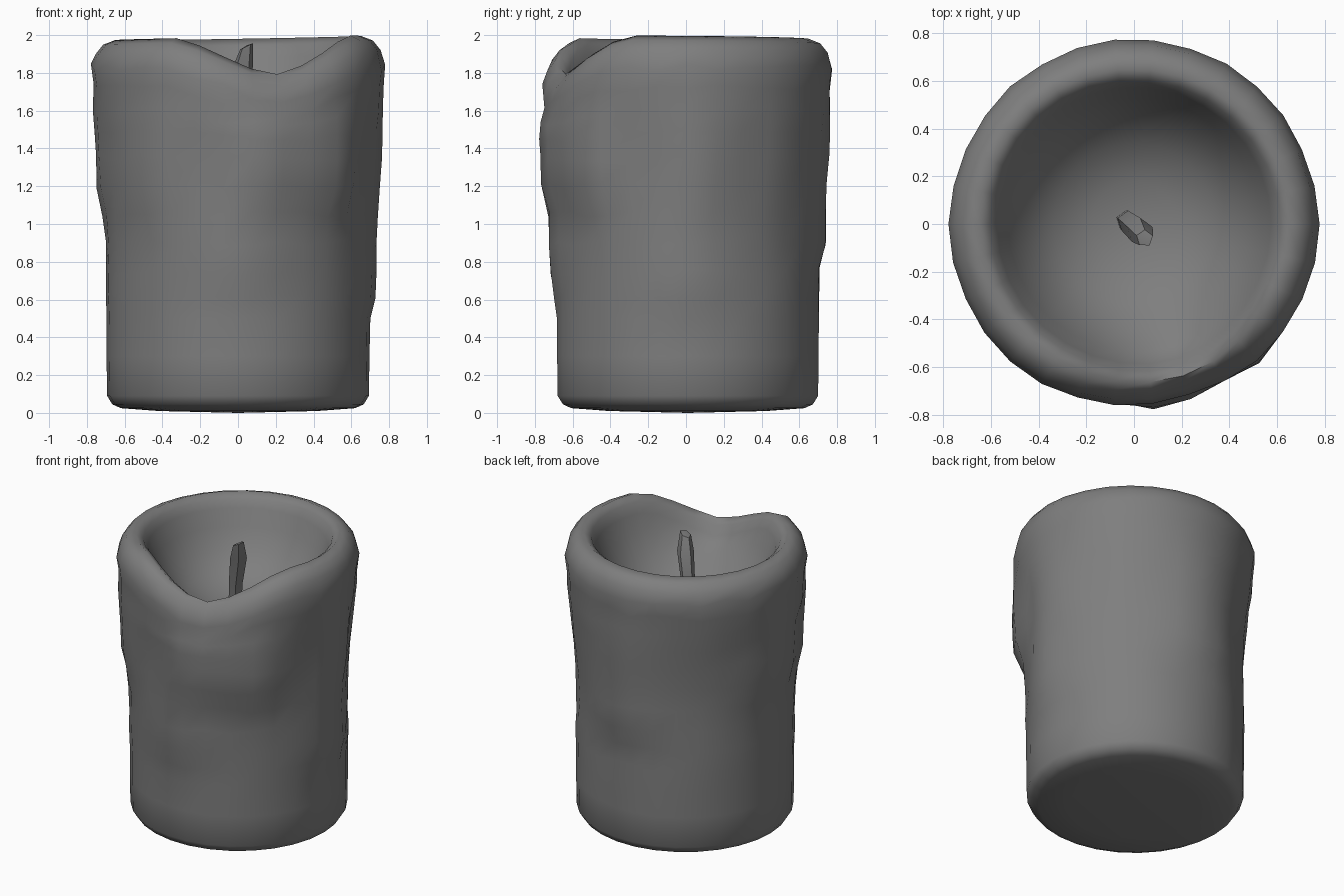
import bpy, bmesh, math, random
from mathutils import Vector

random.seed(4)
cube = bpy.data.objects.get("Cube")
if cube:
    bpy.data.objects.remove(cube, do_unlink=True)

# One grey for the whole candle
grey = bpy.data.materials.new("grey_wax")
grey.use_nodes = True
colour = (0.21, 0.21, 0.21, 1)
grey.diffuse_color = colour
bsdf = next(n for n in grey.node_tree.nodes if n.type == 'BSDF_PRINCIPLED')
bsdf.inputs["Base Color"].default_value = colour


def smooth(lo, hi, v):
    t = min(max((v - lo) / (hi - lo), 0), 1)
    return t * t * (3 - 2 * t)


def angle_gap(a, b):
    return (a - b + 180) % 360 - 180


def loft(name, rings, start, end, angle):
    """Skin closed rings and close both ends on a centre point."""
    bm = bmesh.new()
    loops = [[bm.verts.new(p) for p in ring] for ring in rings]
    n = len(loops[0])
    for low, high in zip(loops, loops[1:]):
        for i in range(n):
            j = (i + 1) % n
            bm.faces.new((low[i], low[j], high[j], high[i]))
    first, last = bm.verts.new(start), bm.verts.new(end)
    for i in range(n):
        j = (i + 1) % n
        bm.faces.new((loops[0][j], loops[0][i], first))
        bm.faces.new((loops[-1][i], loops[-1][j], last))
    bmesh.ops.recalc_face_normals(bm, faces=bm.faces)
    mesh = bpy.data.meshes.new(name)
    bm.to_mesh(mesh)
    bm.free()
    mesh.materials.append(grey)
    obj = bpy.data.objects.new(name, mesh)
    bpy.context.collection.objects.link(obj)
    bpy.ops.object.select_all(action='DESELECT')
    obj.select_set(True)
    bpy.context.view_layer.objects.active = obj
    bpy.ops.object.shade_smooth_by_angle(angle=math.radians(angle))


# Wax runs: angle, lower end, half width in degrees, thickness
runs = [(-90, 0.62, 14, 0.03), (-80, 1.08, 14, 0.065), (-46, 1.08, 14, 0.07),
        (0, 0.54, 14, 0.035), (5, 1.05, 14, 0.05), (45, 1.15, 18, 0.02),
        (88, 0.8, 20, 0.045), (135, 1.25, 18, 0.01), (180, 1.05, 22, 0.04),
        (-135, 1.04, 18, 0.045)]


def run_bulge(deg, z):
    side = max(depth * max(0, 1 - (abs(angle_gap(deg, centre)) / (width * 1.4)) ** 2)
               * smooth(low - 0.08, low + 0.12, z) for centre, low, width, depth in runs)
    return side * (1 - 0.9 * smooth(1.35, 1.8, z))


def pour_lip(deg):
    return 1 - min(max((abs(angle_gap(deg, -73)) - 5) / 38, 0), 1)


# Body profile: up the outside, over the rim and down into the melted bowl
outside = [(0.42, 0.01), (0.62, 0.025), (0.665, 0.045), (0.693, 0.09), (0.696, 0.3),
           (0.697, 0.5), (0.698, 0.62), (0.70, 0.75), (0.70, 0.9), (0.702, 1.05),
           (0.706, 1.2), (0.715, 1.35), (0.728, 1.48), (0.747, 1.6), (0.76, 1.72),
           (0.773, 1.83), (0.75, 1.91), (0.71, 1.96)]
inside = [(0.65, 1.985), (0.605, 1.95), (0.575, 1.89), (0.53, 1.78), (0.45, 1.65),
          (0.34, 1.54), (0.18, 1.47)]

segments = 30
rings = []
for index, (r, z) in enumerate(outside + inside):
    outer = index < len(outside)
    ring = []
    for i in range(segments):
        deg = 360 * i / segments
        a = math.radians(deg)
        lip = pour_lip(deg)
        radius, height = r, z
        if outer:
            radius += run_bulge(deg, z)
            if 0.5 < z < 1.9:
                radius += random.uniform(-0.004, 0.004)
                height += random.uniform(-0.02, 0.02)
            radius -= 0.025 * lip * smooth(1.55, 1.8, z)
            height -= 0.2 * lip * smooth(1.3, 1.93, z)
        else:
            radius += 0.02 * lip * smooth(1.6, 1.95, z)
            height -= 0.2 * lip * smooth(1.55, 1.93, z)
        if z > 1.9:
            height += 0.012 * math.cos(a + 0.4)
        # the foot sits slightly back
        back = 0.01 * (1 - smooth(0.5, 1.0, z)) if outer else 0
        ring.append((radius * math.cos(a), radius * math.sin(a) + back, height))
    rings.append(ring)
loft("candle_body", rings, (0, 0.01, 0), (0, 0, 1.455), 80)

# Wick: a bent five-sided strand with a slanted tip
path = [(-0.035, 0.015, 1.40, 0.042), (-0.025, 0.01, 1.62, 0.046),
        (0.025, -0.03, 1.83, 0.056), (0.045, -0.06, 1.94, 0.036)]
wick = []
for x, y, z, r in path:
    tip = 0.5 if z > 1.9 else 0
    ring = []
    for k in range(5):
        a = math.tau * k / 5 + 0.3
        ring.append(Vector((x + r * math.cos(a), y + r * math.sin(a), z + tip * r * math.cos(a))))
    wick.append(ring)
loft("wick", wick, path[0][:3], (0.045, -0.06, 1.945), 40)
